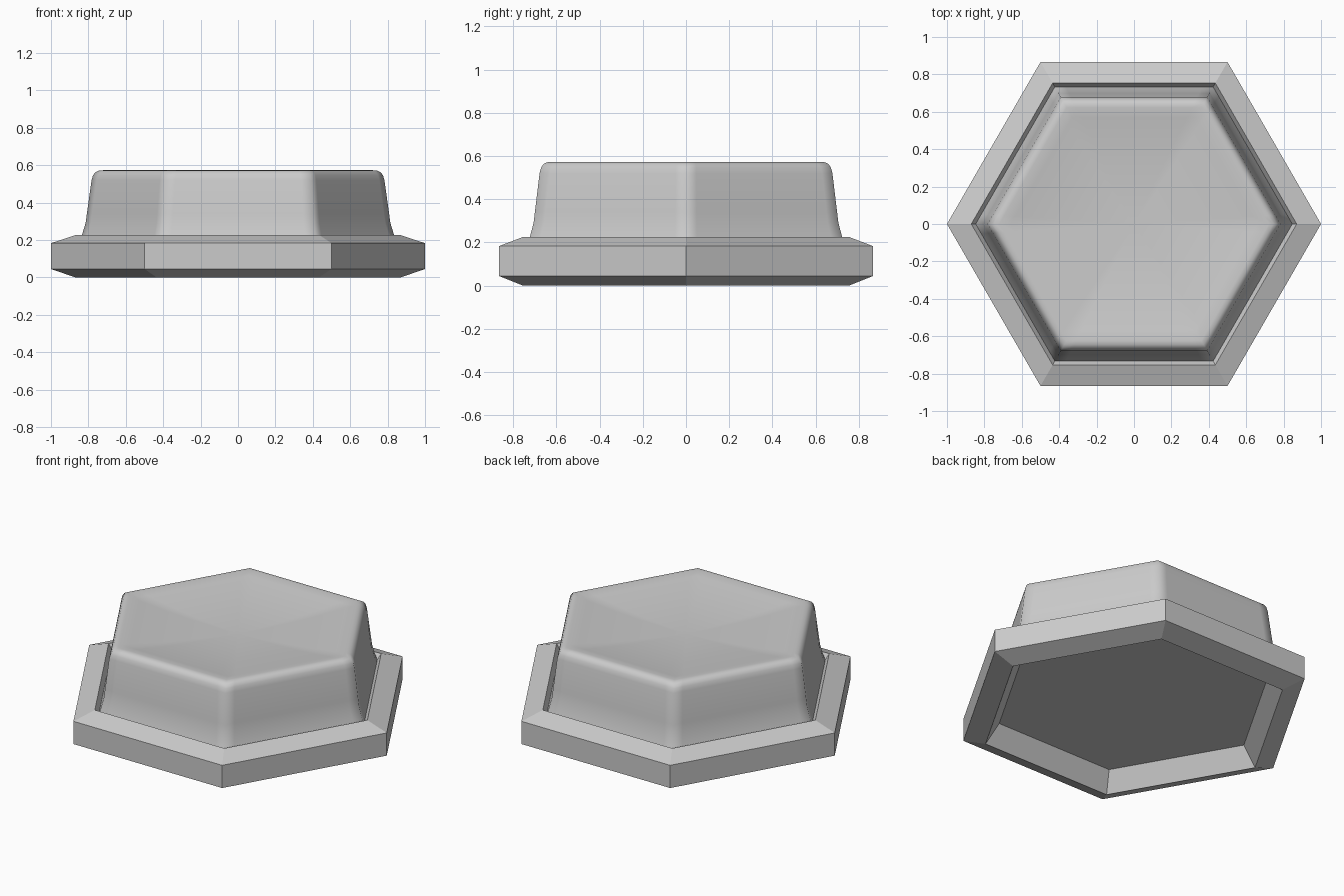
import bpy, bmesh
from math import cos, sin, pi
from mathutils import Vector

if "Cube" in bpy.data.objects:
    bpy.data.objects.remove(bpy.data.objects["Cube"])


def hex_outline(fractions):
    """Points of a unit hexagon, sampled along every edge at the given fractions."""
    c = [Vector((cos(i * pi / 3), sin(i * pi / 3))) for i in range(6)]
    return [c[i].lerp(c[(i + 1) % 6], f) for i in range(6) for f in fractions]


def stack(name, outline, profile, cap_first=False, cap_last=False, smooth=False):
    """Sweep a (radius, height) profile around an outline."""
    bm = bmesh.new()
    rings = [[bm.verts.new((p.x * r, p.y * r, z)) for p in outline] for r, z in profile]
    n = len(outline)
    for a, b in zip(rings, rings[1:]):
        for i in range(n):
            j = (i + 1) % n
            bm.faces.new((a[i], a[j], b[j], b[i]))
    if cap_first:
        bm.faces.new(rings[0][::-1])
    if cap_last:
        bm.faces.new(rings[-1])
    for f in bm.faces:
        f.smooth = smooth
    mesh = bpy.data.meshes.new(name)
    bm.to_mesh(mesh)
    bm.free()
    obj = bpy.data.objects.new(name, mesh)
    bpy.context.collection.objects.link(obj)
    return obj


# Chamfered hexagonal base rim, with a recessed floor underneath
stack("base_rim", hex_outline([0]),
      [(0.79, 0.114), (0.87, 0), (1, 0.045), (1, 0.183), (0.87, 0.226), (0.79, 0.114)],
      cap_first=True)

# Tapered hexagonal cap: flared foot, softly rounded edge, slightly dished top
wall = [(0.86, 0.155), (0.835, 0.225), (0.815, 0.29), (0.808, 0.34), (0.783, 0.52),
        (0.775, 0.546), (0.763, 0.562), (0.745, 0.571), (0.72, 0.573)]
dish = [(r, 0.52 + 0.053 * (r / 0.72) ** 2) for r in (0.66, 0.56, 0.44, 0.3, 0.15, 0.03)]
stack("raised_cap", hex_outline([0, 0.07, 0.35, 0.65, 0.93]), wall + dish,
      cap_last=True, smooth=True)
